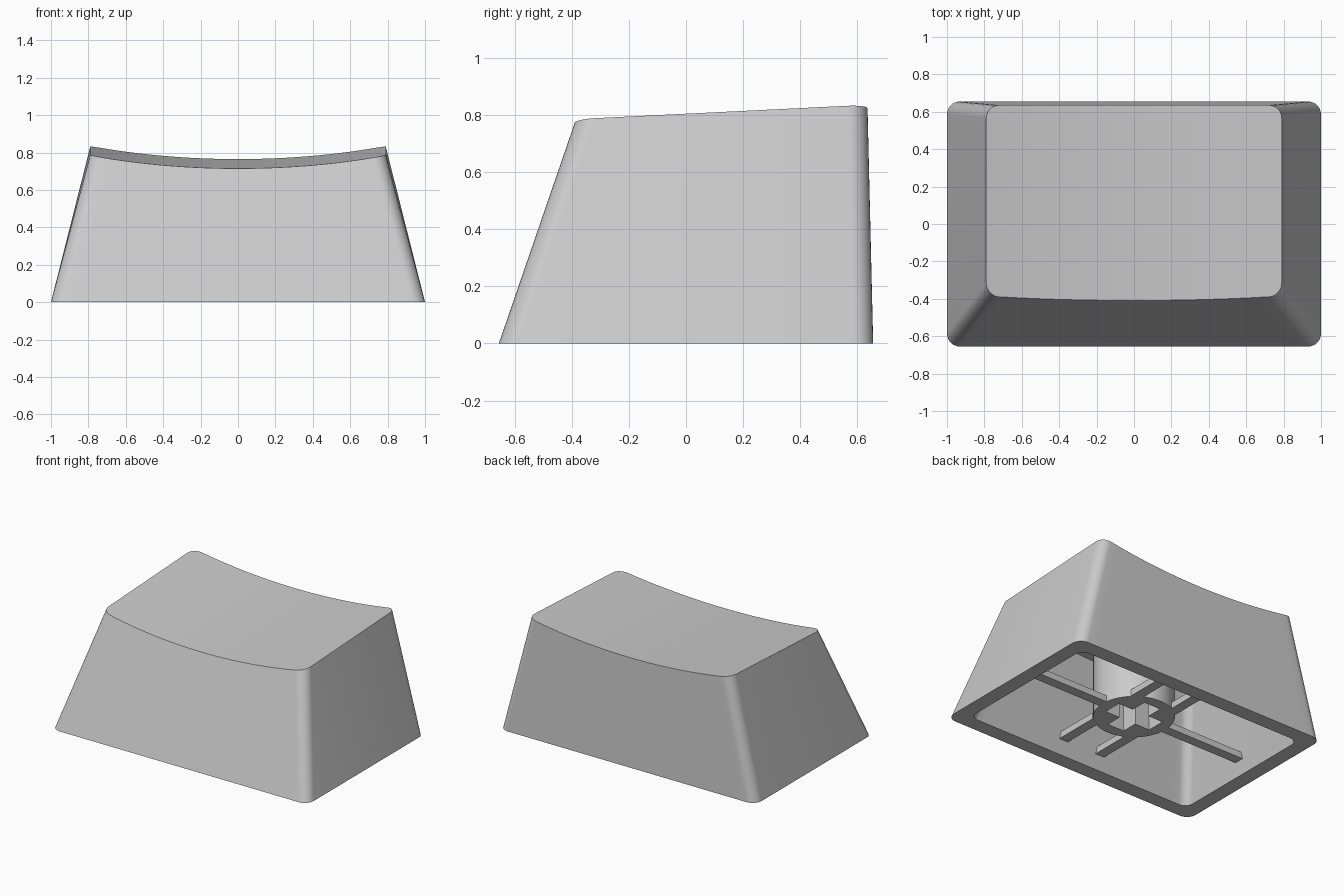
import bpy, bmesh, math

old = bpy.data.objects.get("Cube")
if old:
    bpy.data.objects.remove(old, do_unlink=True)

grey = bpy.data.materials.new("plain_grey")
grey.use_nodes = True
colour = (0.6, 0.6, 0.6, 1)
grey.diffuse_color = colour
grey.node_tree.nodes["Principled BSDF"].inputs["Base Color"].default_value = colour

ARC, EDGE = 8, 28


def finish(bm, name, smooth=False):
    bmesh.ops.recalc_face_normals(bm, faces=bm.faces)
    mesh = bpy.data.meshes.new(name)
    bm.to_mesh(mesh)
    bm.free()
    ob = bpy.data.objects.new(name, mesh)
    bpy.context.collection.objects.link(ob)
    mesh.materials.append(grey)
    if smooth:
        bpy.ops.object.select_all(action="DESELECT")
        ob.select_set(True)
        bpy.context.view_layer.objects.active = ob
        bpy.ops.object.shade_smooth_by_angle(angle=math.radians(30))
    return ob


def rounded_rect(half_x, y0, y1, r):
    """Front row left to right, then back row right to left, matched in x."""
    row = []
    for i in range(ARC + 1):
        a = math.pi / 2 * i / ARC
        row.append((-half_x + r - r * math.cos(a), r - r * math.sin(a)))
    for i in range(1, EDGE):
        row.append((row[ARC][0] * (1 - 2 * i / EDGE), 0))
    row += [(-x, d) for x, d in reversed(row[:ARC + 1])]
    return [(x, y0 + d) for x, d in row] + [(x, y1 - d) for x, d in reversed(row)]


def tapered_skin(bm, base, top, half_x, drop):
    """Sloping walls rising to a dished, gently tilted top."""
    low = [bm.verts.new((x, y, 0)) for x, y in base]
    high = []
    for (bx, by), (tx, ty) in zip(base, top):
        rim = 0.785 - drop + 0.05 * (ty + 0.385) / 1.02
        z = rim - 0.07 * (1 - (tx / half_x) ** 2)
        t = z / rim
        high.append(bm.verts.new((bx + (tx - bx) * t, by + (ty - by) * t, z)))
    n = len(low)
    for i in range(n):
        j = (i + 1) % n
        bm.faces.new((low[i], low[j], high[j], high[i]))
    for i in range(n // 2 - 1):
        bm.faces.new((high[i], high[i + 1], high[n - 2 - i], high[n - 1 - i]))
    return low


# Hollow shell: outer skin, inner skin and the flat rim between them
bm = bmesh.new()
outer = tapered_skin(bm, rounded_rect(1, -0.655, 0.655, 0.07),
                     rounded_rect(0.79, -0.385, 0.635, 0.07), 0.79, 0)
inner = tapered_skin(bm, rounded_rect(0.895, -0.55, 0.55, 0.06),
                     rounded_rect(0.70, -0.29, 0.53, 0.06), 0.70, 0.11)
for i in range(len(outer)):
    j = (i + 1) % len(outer)
    bm.faces.new((outer[i], outer[j], inner[j], inner[i]))
finish(bm, "shell", True)


def box(name, x0, x1, y0, y1, z0, z1):
    bm = bmesh.new()
    bmesh.ops.create_cube(bm, size=1)
    for v in bm.verts:
        v.co = (x1 if v.co.x > 0 else x0, y1 if v.co.y > 0 else y0, z1 if v.co.z > 0 else z0)
    return finish(bm, name)


# Round stem with a cross-shaped socket
BOTTOM, STEM_R = 0.09, 0.26
bm = bmesh.new()
bmesh.ops.create_cone(bm, cap_ends=True, segments=48, radius1=STEM_R, radius2=STEM_R, depth=0.56)
bmesh.ops.translate(bm, verts=bm.verts, vec=(0, 0, BOTTOM + 0.28))
stem = finish(bm, "stem")
arm, slot = 0.18, 0.065
cutters = [box("socket_cutter", -arm, arm, -slot, slot, 0, 0.42),
           box("socket_cutter", -slot, slot, -arm, arm, 0, 0.42)]
bpy.context.view_layer.objects.active = stem
for c in cutters:
    c.hide_render = True
    mod = stem.modifiers.new("socket", "BOOLEAN")
    mod.operation = "DIFFERENCE"
    mod.solver = "EXACT"
    mod.object = c
    bpy.ops.object.modifier_apply(modifier=mod.name)
for c in cutters:
    bpy.data.objects.remove(c, do_unlink=True)
bpy.ops.object.select_all(action="DESELECT")
stem.select_set(True)
bpy.ops.object.shade_smooth_by_angle(angle=math.radians(30))

# Thin ribs from the stem to the walls
W, TOP = 0.035, BOTTOM + 0.045
for s in (-1, 1):
    box("long_rib", *sorted((s * 0.24, s * 0.91)), -W, W, BOTTOM, TOP)
    x = s * 0.15
    box("front_rib", x - W, x + W, -0.56, -0.19, BOTTOM, TOP)
    box("back_rib", x - W, x + W, 0.19, 0.58, BOTTOM, TOP)
